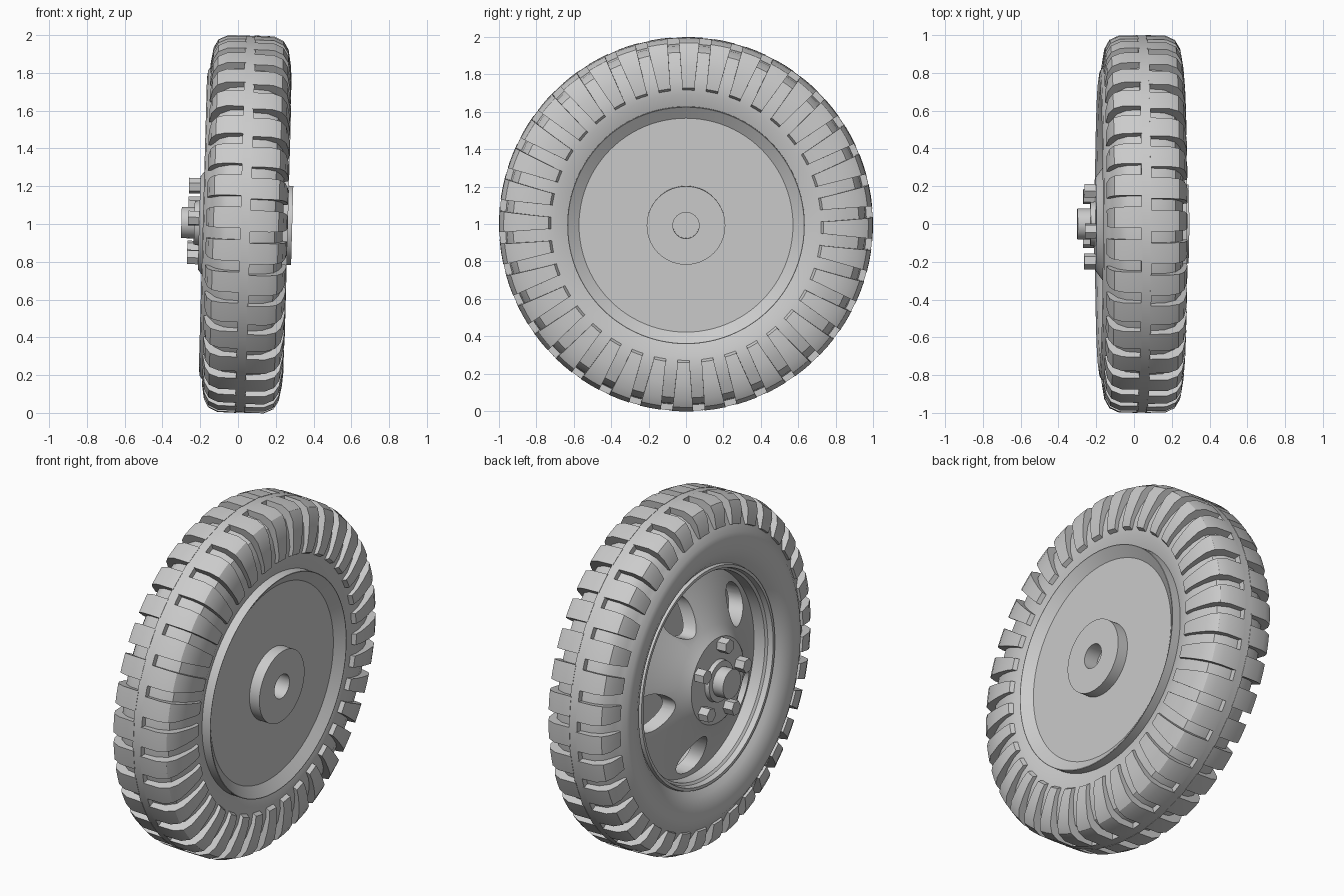
import bpy, bmesh
from math import sin, cos, pi, radians, tau
from mathutils import Matrix

cube = bpy.data.objects.get("Cube")
if cube:
    bpy.data.objects.remove(cube, do_unlink=True)

# The whole wheel leans slightly on its axle (axle along x)
LEAN = Matrix.Translation((0, 0, 1)) @ Matrix.Rotation(radians(1.6), 4, 'Y')

grey = bpy.data.materials.new("plain_grey")
grey.use_nodes = True
colour = (0.6, 0.6, 0.6, 1)
grey.diffuse_color = colour
grey.node_tree.nodes["Principled BSDF"].inputs["Base Color"].default_value = colour


def smooth(ob):
    bpy.ops.object.select_all(action='DESELECT')
    ob.select_set(True)
    bpy.context.view_layer.objects.active = ob
    bpy.ops.object.shade_smooth_by_angle(angle=radians(32))


def finish(name, bm):
    bmesh.ops.remove_doubles(bm, verts=bm.verts, dist=0.0001)
    bmesh.ops.recalc_face_normals(bm, faces=bm.faces)
    mesh = bpy.data.meshes.new(name)
    bm.to_mesh(mesh)
    bm.free()
    mesh.materials.append(grey)
    ob = bpy.data.objects.new(name, mesh)
    bpy.context.collection.objects.link(ob)
    ob.matrix_world = LEAN
    smooth(ob)
    return ob


def bridge(bm, a, b):
    """Join two matching closed loops with quads."""
    n = len(a)
    for j in range(n):
        k = (j + 1) % n
        bm.faces.new((a[j], a[k], b[k], b[j]))


def revolve(name, profile, steps=96):
    """Turn a closed (x, radius) profile fully about the axle."""
    bm = bmesh.new()
    rows = []
    for i in range(steps):
        a = tau * i / steps
        rows.append([bm.verts.new((x, r * cos(a), r * sin(a))) for x, r in profile])
    for i in range(steps):
        bridge(bm, rows[i], rows[(i + 1) % steps])
    # Faces collapsed onto the axle vanish here
    bmesh.ops.dissolve_degenerate(bm, dist=0.00001, edges=bm.edges)
    return finish(name, bm)


def prism(bm, outline, x0, x1):
    """Extrude a (y, z) outline along the axle."""
    ends = [[bm.verts.new((x, y, z)) for y, z in outline] for x in (x0, x1)]
    bridge(bm, *ends)
    for end in ends:
        bm.faces.new(end)


def lug(bm, profile, centre):
    """A tread block that widens towards the running surface."""
    rows = []
    for side in (-1, 0, 1):
        row = []
        for x, r in profile:
            a = centre + side * radians(2.5 + 2.7 * (r - .72))
            row.append(bm.verts.new((x, r * cos(a), r * sin(a))))
        rows.append(row)
    bridge(bm, rows[0], rows[1])
    bridge(bm, rows[1], rows[2])
    bm.faces.new(rows[0])
    bm.faces.new(rows[2])


# Tyre carcass with a full-height centre rib
revolve("tyre", [
    (.205, .62), (.235, .70), (.238, .78), (.222, .86), (.195, .925), (.14, .958),
    (.066, .965), (.066, .998), (.012, .998), (.012, .965),
    (-.06, .958), (-.11, .925), (-.14, .87), (-.155, .845), (-.18, .81),
    (-.186, .77), (-.178, .71), (-.155, .66), (-.12, .62), (.04, .61)], 108)

# Tread lugs: long ones on the inner side, short ones on the outer
LUGS = 36
inner_lug = [(.06, 1), (.165, .998), (.215, .975), (.242, .93), (.256, .85),
             (.262, .78), (.258, .735), (.222, .715), (.2, .86), (.15, .93), (.06, .95)]
outer_lug = [(.018, 1), (-.08, .998), (-.13, .975), (-.155, .93), (-.168, .85),
             (-.13, .84), (-.08, .92), (.018, .95)]
for name, shape, phase in (("inner_tread_lugs", inner_lug, 9),
                           ("outer_tread_lugs", outer_lug, 8)):
    bm = bmesh.new()
    for i in range(LUGS):
        lug(bm, shape, radians(phase) + tau * i / LUGS)
    finish(name, bm)

# Rim barrel with an outer lip
revolve("rim", [
    (.2, .635), (.04, .61), (-.11, .63), (-.145, .622), (-.145, .605),
    (-.115, .598), (-.105, .585), (.18, .575)])

# Closed inner plate with raised edge and bored hub
revolve("inner_plate", [
    (.16, 0), (.16, .57), (.19, .635), (.264, .635), (.264, .632), (.222, .572),
    (.222, .21), (.287, .21), (.287, .07), (.2, .07), (.2, 0)])

# Conical wheel dish, pierced by five tapered openings
dish = revolve("wheel_dish", [
    (-.035, .585), (-.05, .55), (-.165, .3), (-.206, .245), (-.206, 0),
    (-.12, 0), (-.12, .22), (.04, .54), (.05, .585)])
bm = bmesh.new()
for i in range(5):
    a = radians(66) + tau * i / 5
    outline = []
    for s in range(28):
        t = tau * s / 28
        u, v = .437 + .115 * cos(t), .108 * sin(t) * (1 + .3 * cos(t))
        outline.append((u * cos(a) - v * sin(a), u * sin(a) + v * cos(a)))
    prism(bm, outline, -.4, .12)
cutter = finish("opening_cutter", bm)
cutter.hide_render = True
cut = dish.modifiers.new("openings", 'BOOLEAN')
cut.operation = 'DIFFERENCE'
cut.solver = 'EXACT'
cut.object = cutter
bpy.context.view_layer.update()
graph = bpy.context.evaluated_depsgraph_get()
pierced = bpy.data.meshes.new_from_object(dish.evaluated_get(graph))
dish.modifiers.clear()
dish.data = pierced
bpy.data.objects.remove(cutter, do_unlink=True)
smooth(dish)

# Hub collar and axle cap
revolve("hub_collar", [(-.2, 0), (-.2, .12), (-.232, .115), (-.232, 0)], 48)
revolve("axle_cap", [(-.2, 0), (-.2, .083), (-.3, .083), (-.3, 0)], 48)

# Five hexagonal wheel nuts
bm = bmesh.new()
for i in range(5):
    a = radians(29) + tau * i / 5
    prism(bm, [(.2 * cos(a) + .042 * cos(a + t * pi / 3),
                .2 * sin(a) + .042 * sin(a + t * pi / 3)) for t in range(6)],
          -.265, -.19)
finish("wheel_nuts", bm)
